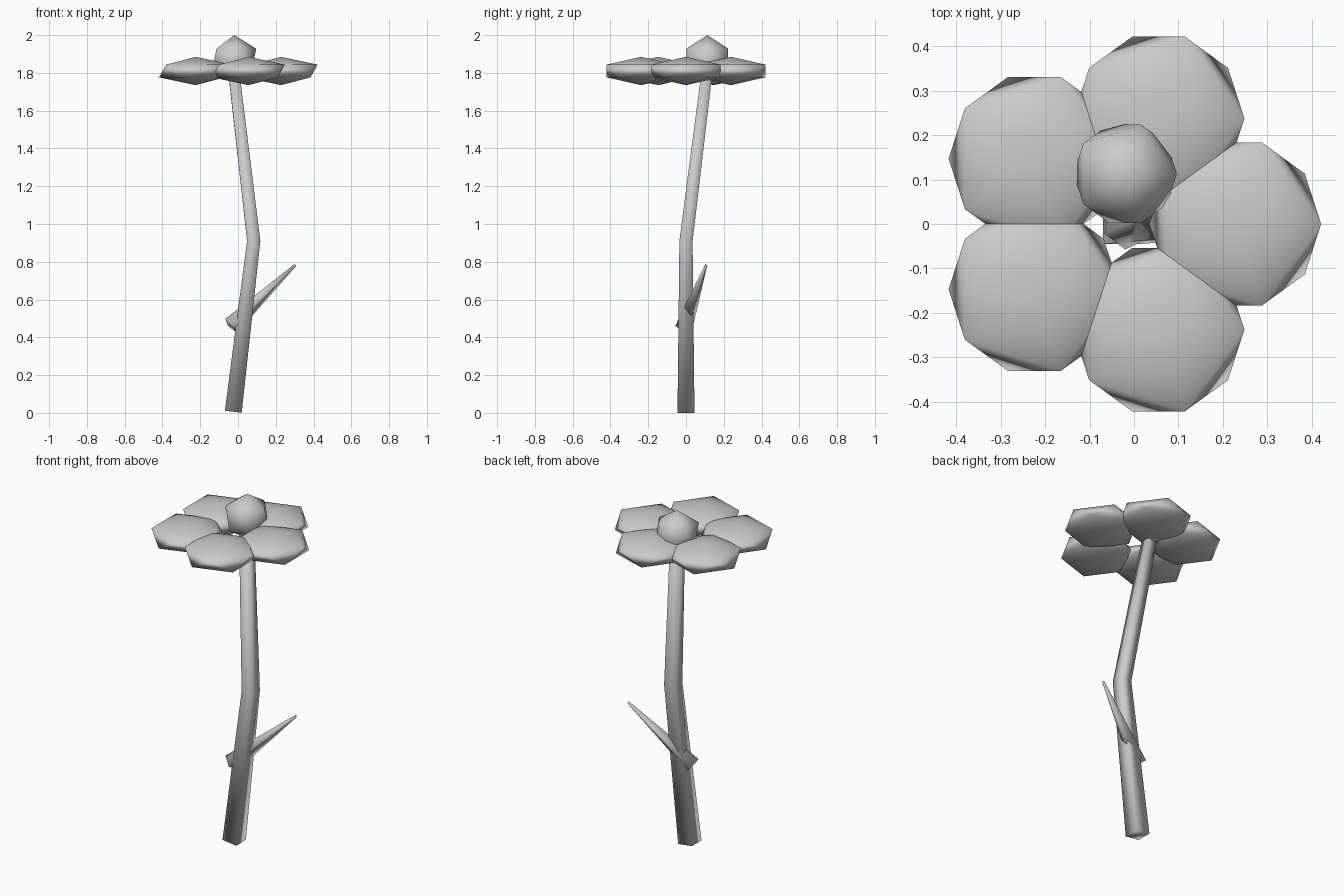
import bpy, bmesh
from math import cos, sin, tau
from mathutils import Vector

if "Cube" in bpy.data.objects:
    bpy.data.objects.remove(bpy.data.objects["Cube"])


def tapered_tube(name, points, half_widths, side_hint, roll=0.0):
    """Four-sided tube swept through points, with smooth shading."""
    pts = [Vector(p) for p in points]
    bm = bmesh.new()
    rings = []
    for i, (p, r) in enumerate(zip(pts, half_widths)):
        d = (pts[min(i + 1, len(pts) - 1)] - pts[max(i - 1, 0)]).normalized()
        v = d.cross(Vector(side_hint)).normalized()
        u = v.cross(d)
        rings.append([bm.verts.new(p + r * (u * cos(roll + k * tau / 4) + v * sin(roll + k * tau / 4)))
                      for k in range(4)])
    for a, b in zip(rings, rings[1:]):
        for k in range(4):
            bm.faces.new((a[k], a[(k + 1) % 4], b[(k + 1) % 4], b[k]))
    bm.faces.new(rings[0])
    bm.faces.new(rings[-1])
    bmesh.ops.recalc_face_normals(bm, faces=bm.faces)
    mesh = bpy.data.meshes.new(name)
    bm.to_mesh(mesh)
    bm.free()
    mesh.shade_smooth()
    obj = bpy.data.objects.new(name, mesh)
    bpy.context.collection.objects.link(obj)
    return obj


def ball(name, location, scale):
    """Twenty-faced ball, optionally flattened."""
    bpy.ops.mesh.primitive_ico_sphere_add(subdivisions=1, radius=1, location=location)
    obj = bpy.context.object
    obj.name = name
    obj.scale = scale
    bpy.ops.object.shade_smooth()
    return obj


# Bent square stem (corner radius = half width * sqrt 2)
tapered_tube("stem",
             [(-0.025, 0, 0.006), (0.083, 0, 0.91), (-0.024, 0.113, 1.82)],
             [r * 2 ** 0.5 for r in (0.045, 0.035, 0.029)],
             (1, 0, 0), tau / 8)

# Spiky leaf passing through the stem
tapered_tube("leaf",
             [(-0.036, -0.01, 0.46), (0.303, 0.106, 0.782)],
             [0.05, 0.007], (-0.32, 0.94, 0))

# Ring of flattened petals
for i in range(5):
    a = i * tau / 5
    ball(f"petal_{i + 1}", (-0.022 + 0.25 * cos(a), 0.25 * sin(a), 1.81),
         (0.216, 0.216, 0.075))

# Flower centre
ball("flower_centre", (-0.02, 0.113, 1.87), (0.13, 0.13, 0.13))
